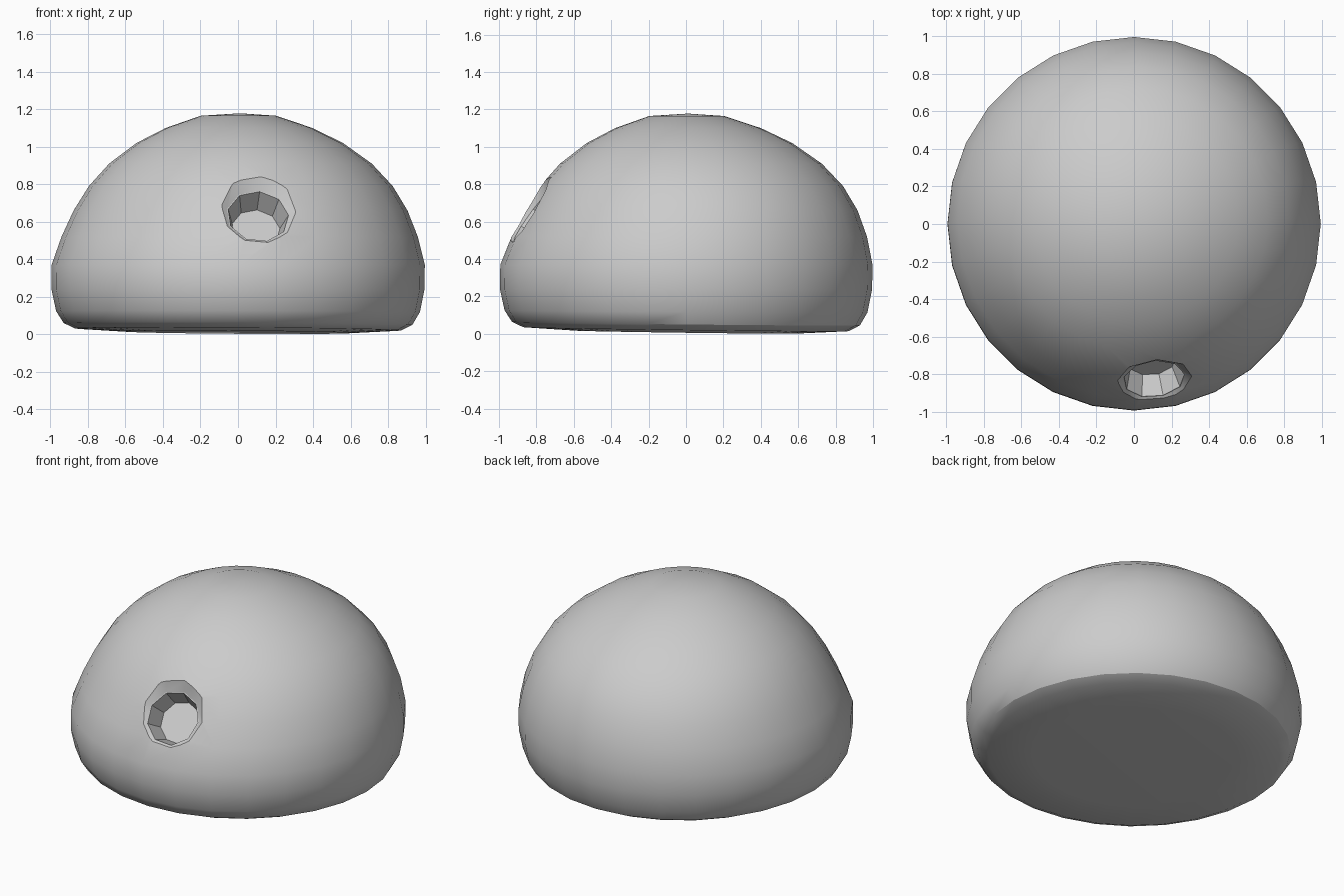
import bpy, bmesh, math
from mathutils import Vector

cube = bpy.data.objects.get("Cube")
if cube:
    bpy.data.objects.remove(cube, do_unlink=True)

grey = bpy.data.materials.new("plain grey")
grey.use_nodes = True
colour = (0.6, 0.6, 0.6, 1)
grey.diffuse_color = colour
grey.node_tree.nodes["Principled BSDF"].inputs["Base Color"].default_value = colour

SIDES = 28
# Radius and height, from the underside rim to the crown
PROFILE = [(0.6, 0.01), (0.87, 0.025), (0.93, 0.055), (0.97, 0.12), (0.995, 0.24),
           (0.995, 0.37), (0.95, 0.52), (0.89, 0.66), (0.81, 0.79), (0.7, 0.91),
           (0.55, 1.02), (0.39, 1.1), (0.2, 1.165)]


def shaped(x, y, z):
    """Lean the upper body slightly back and tilt the underside."""
    lean = max(0, math.sin(math.pi * (z - 0.35) / 0.85))
    tilt = -0.014 * (y + 0.5 * x) * max(0, 1 - z / 0.2)
    return Vector((x + 0.015 * lean, y + 0.03 * lean, max(0, z + tilt)))


# Dome body: stacked rings closed by a fan at each end
bm = bmesh.new()
rings = []
for r, z in PROFILE:
    angles = [math.tau * i / SIDES for i in range(SIDES)]
    rings.append([bm.verts.new(shaped(r * math.cos(a), r * math.sin(a), z)) for a in angles])
base = bm.verts.new((0, 0, 0.012))
crown = bm.verts.new((0.01, 0.01, 1.178))
for i in range(SIDES):
    j = (i + 1) % SIDES
    for low, high in zip(rings, rings[1:]):
        bm.faces.new((low[i], low[j], high[j], high[i]))
    bm.faces.new((base, rings[0][j], rings[0][i]))
    bm.faces.new((crown, rings[-1][i], rings[-1][j]))
bmesh.ops.recalc_face_normals(bm, faces=bm.faces)
mesh = bpy.data.meshes.new("dome_body")
bm.to_mesh(mesh)
bm.free()
body = bpy.data.objects.new("dome_body", mesh)
bpy.context.collection.objects.link(body)
mesh.materials.append(grey)

# Faceted socket: a flared hollow sunk square to the sloping front
axis = Vector((0.1, -0.81, 0.585)).normalized()
rim = Vector((0.11, -0.85, 0.645))
turn = Vector((0, 0, 1)).rotation_difference(axis)


def cut(name, inner, outer, depth, height):
    bpy.ops.mesh.primitive_cone_add(vertices=9, radius1=inner, radius2=outer,
                                    depth=depth + height,
                                    location=rim + axis * (height - depth) / 2)
    cutter = bpy.context.object
    cutter.name = name
    cutter.rotation_mode = 'QUATERNION'
    cutter.rotation_quaternion = turn
    cutter.data.materials.append(grey)
    cutter.hide_render = True
    mod = body.modifiers.new(name, 'BOOLEAN')
    mod.operation = 'DIFFERENCE'
    mod.solver = 'EXACT'
    mod.object = cutter
    bpy.context.view_layer.objects.active = body
    bpy.ops.object.modifier_apply(modifier=name)
    bpy.data.objects.remove(cutter, do_unlink=True)


cut("socket_bevel", 0.17, 0.30, 0.03, 0.06)
cut("socket_hollow", 0.13, 0.19, 0.15, 0.06)

bpy.ops.object.select_all(action='DESELECT')
body.select_set(True)
bpy.context.view_layer.objects.active = body
bpy.ops.object.shade_smooth_by_angle(angle=math.radians(32))
